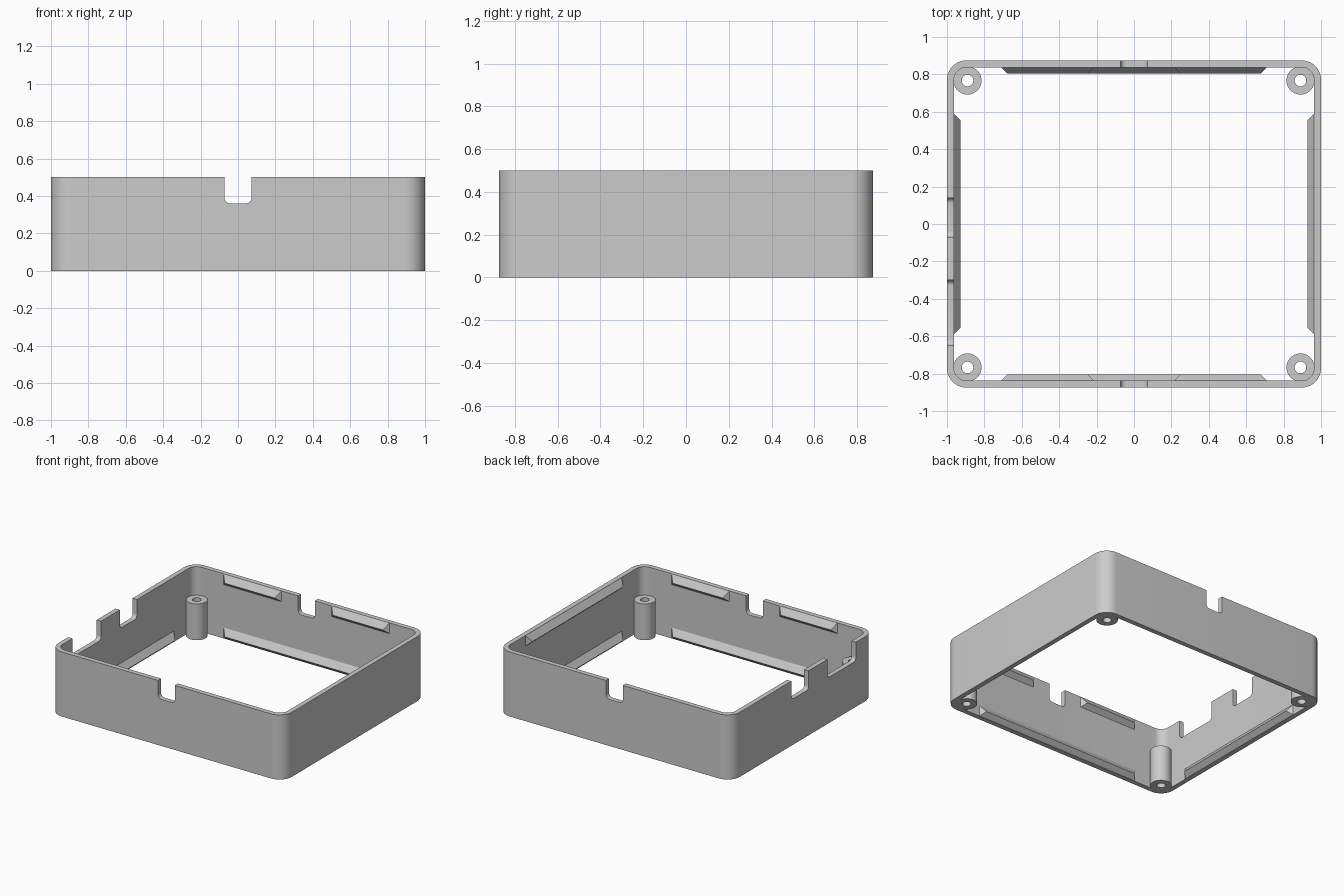
import bpy
import bmesh
from math import cos, sin, pi
from mathutils import Matrix, Vector

if "Cube" in bpy.data.objects:
    bpy.data.objects.remove(bpy.data.objects["Cube"], do_unlink=True)

HALF_X, HALF_Y, HEIGHT = 1.0, 0.875, 0.5
WALL, RADIUS = 0.037, 0.105
IN_X, IN_Y = HALF_X - WALL, HALF_Y - WALL

grey = bpy.data.materials.new("light grey plastic")
grey.use_nodes = True
colour = (0.6, 0.6, 0.6, 1)
grey.diffuse_color = colour
grey.node_tree.nodes["Principled BSDF"].inputs["Base Color"].default_value = colour


def add_object(name, bm):
    bmesh.ops.recalc_face_normals(bm, faces=bm.faces[:])
    mesh = bpy.data.meshes.new(name)
    bm.to_mesh(mesh)
    bm.free()
    mesh.materials.append(grey)
    obj = bpy.data.objects.new(name, mesh)
    bpy.context.collection.objects.link(obj)
    return obj


def activate(obj):
    bpy.ops.object.select_all(action='DESELECT')
    obj.select_set(True)
    bpy.context.view_layer.objects.active = obj


def smooth(obj):
    activate(obj)
    bpy.ops.object.shade_smooth_by_angle(angle=pi / 6)


def rounded_rect(hx, hy, r, steps=12):
    points = []
    for i, (sx, sy) in enumerate([(1, 1), (-1, 1), (-1, -1), (1, -1)]):
        for k in range(steps + 1):
            a = (i + k / steps) * pi / 2
            points.append((sx * (hx - r) + r * cos(a), sy * (hy - r) + r * sin(a)))
    return points


def circle(r, steps=40):
    return [(r * cos(2 * pi * k / steps), r * sin(2 * pi * k / steps)) for k in range(steps)]


def tube(name, outer, inner, height):
    """Vertical hollow prism between two outlines of equal length."""
    bm = bmesh.new()
    rings = [[bm.verts.new((x, y, z)) for x, y in outline]
             for outline, z in ((outer, 0), (outer, height), (inner, height), (inner, 0))]
    n = len(outer)
    for a in range(4):
        r, s = rings[a], rings[(a + 1) % 4]
        for k in range(n):
            j = (k + 1) % n
            bm.faces.new((r[k], r[j], s[j], s[k]))
    return add_object(name, bm)


def notch_cutter(width, floor, place):
    """Slot with rounded lower corners, extruded through the wall along y."""
    r, w, top = 0.03, width / 2, HEIGHT + 0.1
    outline = [(w, top), (-w, top)]
    for side, start in ((-1, pi), (1, 1.5 * pi)):
        for k in range(7):
            a = start + k * pi / 12
            outline.append((side * (w - r) + r * cos(a), floor + r + r * sin(a)))
    bm = bmesh.new()
    face = bm.faces.new([bm.verts.new((x, -0.06, z)) for x, z in outline])
    grown = bmesh.ops.extrude_face_region(bm, geom=[face])["geom"]
    moved = [v for v in grown if isinstance(v, bmesh.types.BMVert)]
    bmesh.ops.translate(bm, verts=moved, vec=(0, 0.12, 0))
    bm.transform(place)
    cutter = add_object("notch_cutter", bm)
    cutter.hide_render = True
    return cutter


def rail(name, start, end, top, depth, place):
    """Wedge along x, rooted on y = 0 and pointing to -y, with mitred ends."""
    bm = bmesh.new()
    low, ridge = top - 0.082, top - 0.05
    for x, inset in ((start, depth), (end, -depth)):
        bm.verts.new((x, 0, top))
        bm.verts.new((x, 0, low))
        bm.verts.new((x + inset, -depth, ridge))
    bmesh.ops.convex_hull(bm, input=bm.verts[:])
    bm.transform(place)
    return add_object(name, bm)


# Frame wall with cable notches
wall = tube("case_wall", rounded_rect(HALF_X, HALF_Y, RADIUS),
            rounded_rect(IN_X, IN_Y, RADIUS - WALL), HEIGHT)
quarter = Matrix.Rotation(pi / 2, 4, 'Z')
mid_x, mid_y = HALF_X - WALL / 2, HALF_Y - WALL / 2
cutters = [notch_cutter(0.144, 0.36, Matrix.Translation((0, s * mid_y, 0))) for s in (-1, 1)]
for y0, y1 in ((-0.65, -0.3), (-0.07, 0.14)):
    place = Matrix.Translation((-mid_x, (y0 + y1) / 2, 0)) @ quarter
    cutters.append(notch_cutter(y1 - y0, 0.355, place))
activate(wall)
for cutter in cutters:
    mod = wall.modifiers.new("notch", 'BOOLEAN')
    mod.operation = 'DIFFERENCE'
    mod.solver = 'EXACT'
    mod.object = cutter
    bpy.ops.object.modifier_apply(modifier=mod.name)
    bpy.data.objects.remove(cutter, do_unlink=True)
smooth(wall)

# Snap rails on the front and back walls
LOW, HIGH = 0.084, HEIGHT - 0.001
for name, angle in (("back", 0), ("front", pi)):
    turn = Matrix.Rotation(angle, 4, 'Z')
    place = turn @ Matrix.Translation(Vector((0, IN_Y, 0)))
    rail(name + "_lower_rail", -0.71, 0.71, LOW, 0.034, place)
    rail(name + "_upper_rail_a", -0.71, -0.215, HIGH, 0.034, place)
    rail(name + "_upper_rail_b", 0.215, 0.71, HIGH, 0.034, place)

# Snap rails on the side walls
for name, angle in (("left", -pi / 2), ("right", pi / 2)):
    turn = Matrix.Rotation(angle, 4, 'Z')
    place = turn @ Matrix.Translation(Vector((0, IN_X, 0)))
    rail(name + "_lower_rail", -0.59, 0.59, LOW, 0.036, place)
    if name == "left":
        rail(name + "_upper_rail", -0.59, 0.59, HIGH, 0.036, place)

# Screw posts in the corners
for sx, side in ((1, "left"), (-1, "right")):
    for sy, end in ((-1, "front"), (1, "back")):
        post = tube(end + "_" + side + "_screw_post", circle(0.075), circle(0.031), 0.28)
        post.location = (sx * 0.89, sy * 0.767, 0)
        smooth(post)
